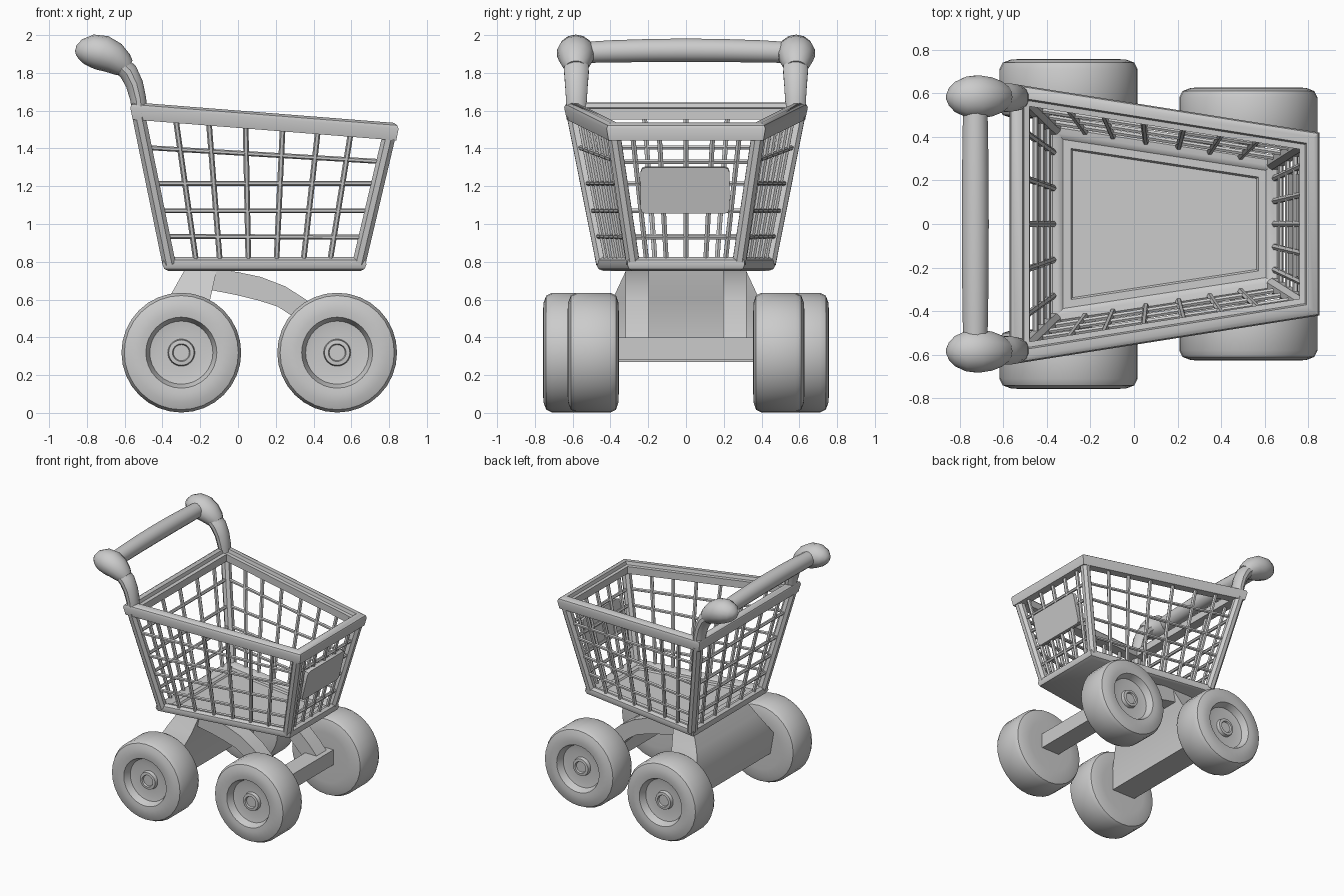
import bpy, bmesh, math
from mathutils import Vector

if "Cube" in bpy.data.objects:
    bpy.data.objects.remove(bpy.data.objects["Cube"])

V = Vector


def make(name, parts, loop=False):
    """Skin each list of rings into one mesh; cap the ends, or join them if loop."""
    bm = bmesh.new()
    for rings in parts:
        rows = [[bm.verts.new(p) for p in r] for r in rings]
        n = len(rows[0])
        pairs = list(zip(rows, rows[1:])) + ([(rows[-1], rows[0])] if loop else [])
        for a, b in pairs:
            for i in range(n):
                bm.faces.new((a[i], a[(i + 1) % n], b[(i + 1) % n], b[i]))
        if not loop:
            bm.faces.new(rows[0])
            bm.faces.new(rows[-1])
    bmesh.ops.recalc_face_normals(bm, faces=bm.faces)
    me = bpy.data.meshes.new(name)
    bm.to_mesh(me)
    bm.free()
    ob = bpy.data.objects.new(name, me)
    bpy.context.collection.objects.link(ob)
    return ob


def tube(pts, radii, n=8, wide=1.0):
    pts = [V(p) for p in pts]
    if not isinstance(radii, (list, tuple)):
        radii = [radii] * len(pts)
    rings = []
    for i, p in enumerate(pts):
        t = (pts[min(i + 1, len(pts) - 1)] - pts[max(i - 1, 0)]).normalized()
        ref = V((0, 1, 0)) if abs(t.y) < 0.8 else V((0, 0, 1))
        u = (ref - t * ref.dot(t)).normalized()
        w = t.cross(u)
        rings.append([p + radii[i] * (u * wide * math.cos(a) + w * math.sin(a))
                      for a in (2 * math.pi * (k + 0.5) / n for k in range(n))])
    return rings


def trapezoid(x0, y0, x1, y1, d, zf):
    """Four corners of a tapering plan, inset by d; zf gives height from x."""
    s = (y0 - y1) / (x1 - x0)
    k = math.sqrt(1 + s * s)
    a, b = y0 - d * (k + s), y1 - d * (k - s)
    xa, xb = x0 + d, x1 - d
    return [V((xa, -a, zf(xa))), V((xb, -b, zf(xb))), V((xb, b, zf(xb))), V((xa, a, zf(xa)))]


# Wheels: lathed tyre with dished hub
tyre = [(0.10, 0.0), (0.20, 0.0), (0.265, 0.003), (0.302, 0.015), (0.317, 0.045), (0.317, 0.225),
        (0.302, 0.255), (0.265, 0.269), (0.22, 0.272), (0.188, 0.268), (0.182, 0.255), (0.167, 0.215),
        (0.13, 0.208), (0.072, 0.208), (0.067, 0.235), (0.047, 0.237), (0.042, 0.225), (0.01, 0.225)]
for label, cx, y0 in (("rear", -0.30, 0.485), ("front", 0.525, 0.355)):
    for side, s in (("left", 1), ("right", -1)):
        rings = [[V((cx + r * math.cos(a), s * (y0 + h), 0.319 + r * math.sin(a)))
                  for a in (2 * math.pi * k / 32 for k in range(32))] for r, h in tyre]
        make(f"{label}_wheel_{side}", [rings])

# Rear support block: flares down to the rear axle
block = [(0.27, -0.41, -0.20, 0.50), (0.44, -0.44, -0.20, 0.49),
         (0.61, -0.365, -0.145, 0.385), (0.77, -0.275, -0.11, 0.31)]
make("rear_support", [[[V((a, -h, z)), V((b, -h, z)), V((b, h, z)), V((a, h, z))] for z, a, b, h in block]])

# Curved front arms and front axle
arm = [((-0.14, 0.765), (-0.14, 0.65)), ((0.0, 0.745), (0.0, 0.622)), ((0.12, 0.72), (0.11, 0.595)),
       ((0.25, 0.67), (0.21, 0.563)), ((0.36, 0.60), (0.29, 0.51)), ((0.50, 0.47), (0.42, 0.38)),
       ((0.57, 0.39), (0.50, 0.30))]
make("front_arms", [[[V((t[0], s * 0.195, t[1])), V((t[0], s * 0.32, t[1])),
                      V((b[0], s * 0.32, b[1])), V((b[0], s * 0.195, b[1]))] for t, b in arm] for s in (1, -1)])
make("front_axle", [[[V((0.44, y, 0.28)), V((0.60, y, 0.28)), V((0.60, y, 0.40)), V((0.46, y, 0.40))]
                     for y in (-0.37, 0.37)]])

# Basket floor tray
tray = [(0.035, 0.75), (0.01, 0.762), (0.0, 0.785), (0.004, 0.81), (0.025, 0.825), (0.05, 0.82),
        (0.075, 0.80), (0.11, 0.80), (0.118, 0.788)]
make("basket_floor", [[trapezoid(-0.40, 0.475, 0.68, 0.31, d, lambda x, z=z: z) for d, z in tray]])

# Sloping stepped basket rim
rim = [(0.012, -0.092), (0.0, -0.03), (0.006, -0.012), (0.025, 0.0), (0.058, 0.0),
       (0.065, -0.025), (0.09, -0.028), (0.09, -0.085)]
make("basket_rim", [[trapezoid(-0.57, 0.645, 0.85, 0.42, d, lambda x, h=h: 1.645 - 0.079 * (x + 0.56) + h)
                     for d, h in rim]], loop=True)

# Basket corner posts
low = [V((-0.365, -0.44, 0.79)), V((0.64, -0.28, 0.79)), V((0.64, 0.28, 0.79)), V((-0.365, 0.44, 0.79))]
top = [V((-0.525, -0.595, 1.57)), V((0.805, -0.385, 1.49)), V((0.805, 0.385, 1.49)), V((-0.525, 0.595, 1.57))]
make("corner_posts", [tube([a, b], 0.038) for a, b in zip(low, top)])

# Horizontal wires around the basket
wires = []
for zr, zf in ((1.405, 1.33), (1.215, 1.215), (1.07, 1.07), (0.935, 0.93)):
    c = [low[i].lerp(top[i], (z - 0.79) / (top[i].z - 0.79)) for i, z in enumerate((zr, zf, zf, zr))]
    wires += [tube([c[i], c[(i + 1) % 4]], 0.013, 6) for i in range(4)]
make("horizontal_wires", wires)

# Upright wires: six per side, five at each end
wires = []
for xt, xb in ((-0.33, -0.22), (-0.155, -0.095), (0.04, 0.055), (0.237, 0.203), (0.425, 0.345), (0.60, 0.485)):
    b = low[0].lerp(low[1], (xb + 0.365) / 1.005)
    t = top[0].lerp(top[1], (xt + 0.525) / 1.33)
    for s in (1, -1):
        wires.append(tube([(b.x, s * b.y, b.z), (t.x, s * t.y, t.z)], 0.015, 6))
for i, j in ((1, 2), (0, 3)):
    for k in range(5):
        f = 0.13 + 0.185 * k
        wires.append(tube([low[i].lerp(low[j], f), top[i].lerp(top[j], f)], 0.015, 6))
make("upright_wires", wires)

# Rounded plate on the front of the basket
tilt = math.atan2(0.165, 0.70)
outline = []
for sy, sz, start in ((1, 1, 0), (-1, 1, 90), (-1, -1, 180), (1, -1, 270)):
    for a in (0, 45, 90):
        q = math.radians(start + a)
        outline.append((sy * 0.21 + 0.025 * math.cos(q), sz * 0.1 + 0.025 * math.sin(q)))
plate = make("front_plate", [[[V((x, y, z)) for y, z in outline] for x in (-0.015, 0.015)]])
plate.location = (0.748, -0.005, 1.18)
plate.rotation_euler = (0, tilt, 0)

# Handle arms, knobs and push bar
stem = [(-0.52, 1.58), (-0.528, 1.66), (-0.548, 1.74), (-0.58, 1.805), (-0.64, 1.86)]
knob = [(-0.592, 1.825), (-0.615, 1.845), (-0.66, 1.88), (-0.715, 1.905), (-0.77, 1.915),
        (-0.82, 1.912), (-0.848, 1.908), (-0.86, 1.905)]
for side, s in (("left", 1), ("right", -1)):
    make(f"handle_arm_{side}", [tube([(x, s * 0.58, z) for x, z in stem],
                                     [0.040, 0.044, 0.048, 0.052, 0.05], 12, 1.3)])
    make(f"handle_knob_{side}", [tube([(x, s * 0.583, z) for x, z in knob],
                                      [0.052, 0.068, 0.085, 0.094, 0.088, 0.066, 0.038, 0.012], 14, 1.08)])
make("push_bar", [tube([(-0.728, y, 1.92 - 0.04 * y * y) for y in (-0.56, -0.4, -0.2, 0, 0.2, 0.4, 0.56)],
                       [0.056, 0.06, 0.062, 0.063, 0.062, 0.06, 0.056], 16)])

# Smooth shading with crisp edges
bpy.ops.object.select_all(action='SELECT')
bpy.context.view_layer.objects.active = plate
bpy.ops.object.shade_smooth_by_angle(angle=math.radians(35))
